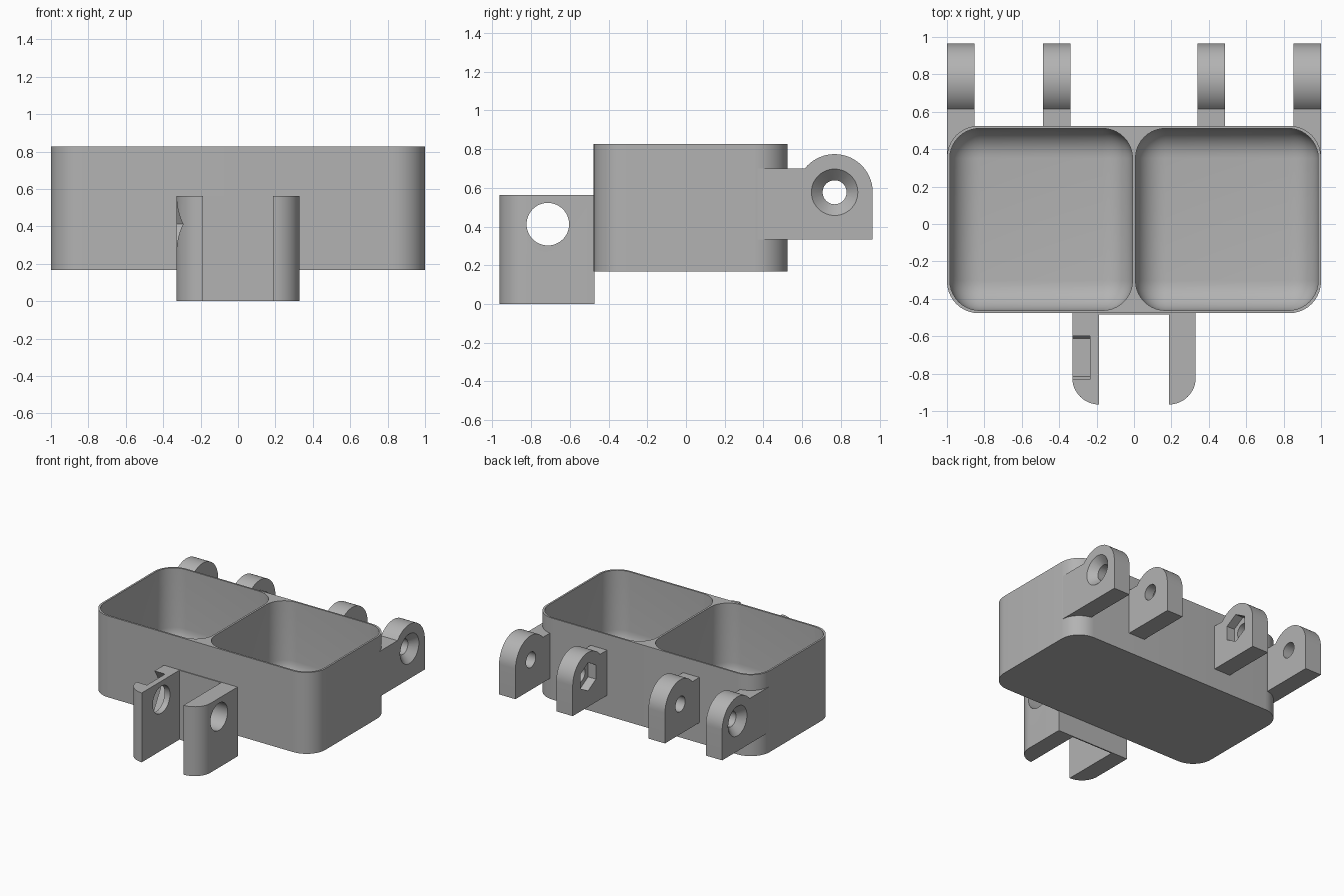
import bpy, bmesh, math
from mathutils import Matrix

if "Cube" in bpy.data.objects:
    bpy.data.objects.remove(bpy.data.objects["Cube"], do_unlink=True)

grey = bpy.data.materials.new("plain grey")
grey.use_nodes = True
grey.diffuse_color = (0.45, 0.45, 0.45, 1)
grey.node_tree.nodes["Principled BSDF"].inputs["Base Color"].default_value = (0.45, 0.45, 0.45, 1)


def finish(bm, name):
    bmesh.ops.recalc_face_normals(bm, faces=bm.faces)
    me = bpy.data.meshes.new(name)
    bm.to_mesh(me)
    bm.free()
    me.materials.append(grey)
    ob = bpy.data.objects.new(name, me)
    bpy.context.scene.collection.objects.link(ob)
    return ob


def prism(name, pts, axis, lo, hi):
    """Extrude a 2D outline along x (points are y, z) or z (points are x, y)."""
    bm = bmesh.new()
    place = (lambda a, b, h: (h, a, b)) if axis == "x" else (lambda a, b, h: (a, b, h))
    face = bm.faces.new([bm.verts.new(place(a, b, lo)) for a, b in pts])
    top = bmesh.ops.extrude_face_region(bm, geom=[face])["geom"]
    bmesh.ops.translate(bm, verts=[v for v in top if isinstance(v, bmesh.types.BMVert)],
                        vec=place(0, 0, hi - lo))
    return finish(bm, name)


def rounded_box(name, lo, hi, radius, round_floor=False):
    bm = bmesh.new()
    bmesh.ops.create_cube(bm, size=1)
    for v in bm.verts:
        v.co = [hi[i] if v.co[i] > 0 else lo[i] for i in range(3)]
    edges = []
    for e in bm.edges:
        a, b = (v.co for v in e.verts)
        if abs(a.z - b.z) > 1e-4 or (round_floor and a.z == b.z == min(a.z, v.co.z, lo[2] + 1e-4)) \
                or (round_floor and max(a.z, b.z) < lo[2] + 1e-4):
            edges.append(e)
    bmesh.ops.bevel(bm, geom=edges, offset=radius, segments=10, profile=0.5, affect="EDGES")
    return finish(bm, name)


def cone_x(name, y, z, x0, r0, x1, r1, sides=48):
    """Round or polygonal cutter along x, radius r0 at x0 and r1 at x1."""
    bm = bmesh.new()
    bmesh.ops.create_cone(bm, cap_ends=True, segments=sides, radius1=r0, radius2=r1,
                          depth=abs(x1 - x0))
    turn = math.copysign(math.pi / 2, x1 - x0)
    bmesh.ops.transform(bm, verts=bm.verts, matrix=Matrix.Translation(((x0 + x1) / 2, y, z))
                        @ Matrix.Rotation(turn, 4, "Y"))
    return finish(bm, name)


def hexagon(y, z, r, start):
    return [(y + r * math.cos(start + i * math.pi / 3), z + r * math.sin(start + i * math.pi / 3))
            for i in range(6)]


def cut(ob, cutters):
    for c in cutters:
        m = ob.modifiers.new("cut", "BOOLEAN")
        m.operation, m.solver, m.object = "DIFFERENCE", "EXACT", c
    bpy.context.view_layer.update()
    me = bpy.data.meshes.new_from_object(ob.evaluated_get(bpy.context.evaluated_depsgraph_get()))
    ob.modifiers.clear()
    ob.data = me


def discard(obs):
    for o in obs:
        bpy.data.objects.remove(o, do_unlink=True)


def smooth(ob):
    bpy.ops.object.select_all(action="DESELECT")
    ob.select_set(True)
    bpy.context.view_layer.objects.active = ob
    bpy.ops.object.shade_smooth_by_angle(angle=math.radians(30))


# Tray with two rounded compartments
tray = rounded_box("tray", (-1, -0.477, 0.168), (1, 0.525, 0.827), 0.17)
pockets = [rounded_box("pocket_cutter", (min(s * 0.008, s * 0.985), -0.462, 0.185),
                       (max(s * 0.008, s * 0.985), 0.511, 1.1), 0.16, True) for s in (-1, 1)]
cut(tray, pockets)
parts = [tray]

# Hinge ears on the back: outer pair countersunk, inner pair with a nut pocket
EY, EZ, ER = 0.768, 0.577, 0.197
start = math.asin(0.123 / ER)
arc = [(EY + ER * math.cos(a), EZ + ER * math.sin(a))
       for a in [i * (math.pi - start) / 24 for i in range(25)]]


def ear_outline(front):
    return [(front, 0.333), (EY + ER, 0.333)] + arc + [(front, 0.70)]


for s, side in ((1, "left"), (-1, "right")):
    outer = prism("outer_ear_" + side, ear_outline(0.37), "x", *sorted((s * 0.853, s * 1.0)))
    inner = prism("inner_ear_" + side, ear_outline(0.518), "x", *sorted((s * 0.34, s * 0.487)))
    hole = cone_x("hole_cutter", EY, EZ, s * 0.2, 0.062, s * 1.2, 0.062)
    sink = cone_x("sink_cutter", EY, EZ, s * 1.01, 0.13, s * 0.94, 0.06)
    nut = prism("nut_cutter", hexagon(EY, EZ, 0.115, math.pi / 2), "x", *sorted((s * 0.3, s * 0.41)))
    cut(outer, pockets + [hole, sink])
    cut(inner, [hole, nut])
    discard([hole, sink, nut])
    parts += [outer, inner]
discard(pockets)

# Mounting prongs on the front, with rounded outer corners and a bolt hole
PY, PZ = -0.714, 0.412
for s, side in ((1, "left"), (-1, "right")):
    corner = [(s * (0.187 + 0.143 * math.cos(a)), -0.822 - 0.143 * math.sin(a))
              for a in [i * math.pi / 24 for i in range(13)]]
    prong = prism("prong_" + side, [(s * 0.187, -0.474), (s * 0.33, -0.474)] + corner, "z", 0, 0.562)
    tools = [cone_x("bolt_cutter", PY, PZ, s * 0.1, 0.11, s * 0.5, 0.11)]
    if s < 0:
        # Large nut recess, open at the top
        tools.append(prism("recess_cutter", hexagon(PY, PZ, 0.203, 0), "x", -0.4, -0.235))
    cut(prong, tools)
    discard(tools)
    parts.append(prong)

# Thin web joining the prongs
parts.append(prism("prong_web", [(-0.19, -0.484), (0.19, -0.484), (0.19, -0.474), (-0.19, -0.474)],
                   "z", 0, 0.562))

for p in parts:
    smooth(p)
